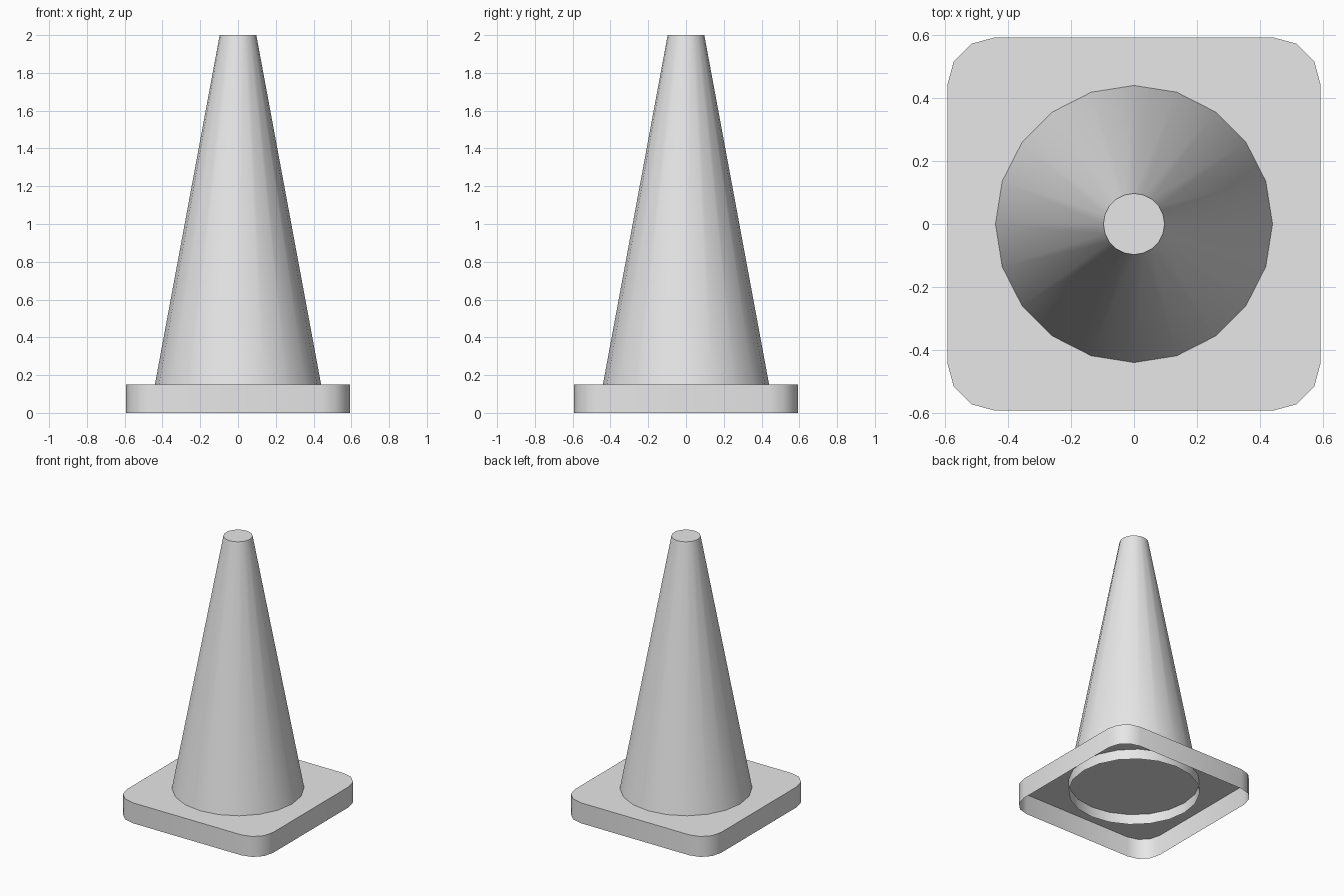
import bpy
import bmesh
from math import cos, sin, pi, radians

old = bpy.data.objects.get("Cube")
if old:
    bpy.data.objects.remove(old, do_unlink=True)

grey = bpy.data.materials.new("light grey")
grey.use_nodes = True
colour = (0.8, 0.8, 0.8, 1)
grey.diffuse_color = colour
grey.node_tree.nodes["Principled BSDF"].inputs["Base Color"].default_value = colour

PLATE_TOP = 0.15
SIDES = 20


def circle(radius):
    return [(radius * cos(2 * pi * i / SIDES), radius * sin(2 * pi * i / SIDES))
            for i in range(SIDES)]


def rounded_square(half, corner, steps):
    points = []
    for quarter in range(4):
        middle = (quarter + 0.5) * pi / 2
        cx = (half - corner) * (1 if cos(middle) > 0 else -1)
        cy = (half - corner) * (1 if sin(middle) > 0 else -1)
        for i in range(steps + 1):
            a = (quarter + i / steps) * pi / 2
            points.append((cx + corner * cos(a), cy + corner * sin(a)))
    return points


def loft(name, lower, z0, upper, z1, cap_top):
    """Wall between two matching outlines, open below."""
    bm = bmesh.new()
    low = [bm.verts.new((x, y, z0)) for x, y in lower]
    high = [bm.verts.new((x, y, z1)) for x, y in upper]
    n = len(low)
    for i in range(n):
        j = (i + 1) % n
        bm.faces.new((low[i], low[j], high[j], high[i]))
    if cap_top:
        bm.faces.new(high)
    mesh = bpy.data.meshes.new(name)
    bm.to_mesh(mesh)
    bm.free()
    mesh.materials.append(grey)
    obj = bpy.data.objects.new(name, mesh)
    bpy.context.collection.objects.link(obj)
    bpy.ops.object.select_all(action="DESELECT")
    obj.select_set(True)
    bpy.context.view_layer.objects.active = obj
    bpy.ops.object.shade_smooth_by_angle(angle=radians(40))
    return obj


# Hollow square foot with rounded corners
foot = rounded_square(0.593, 0.153, 3)
loft("base_plate", foot, 0, foot, PLATE_TOP, True)

# Tapered body with a flat closed tip
loft("cone_body", circle(0.44), PLATE_TOP, circle(0.097), 2, True)

# Short open collar hanging inside the foot
loft("inner_collar", circle(0.44), 0.075, circle(0.44), PLATE_TOP, False)
